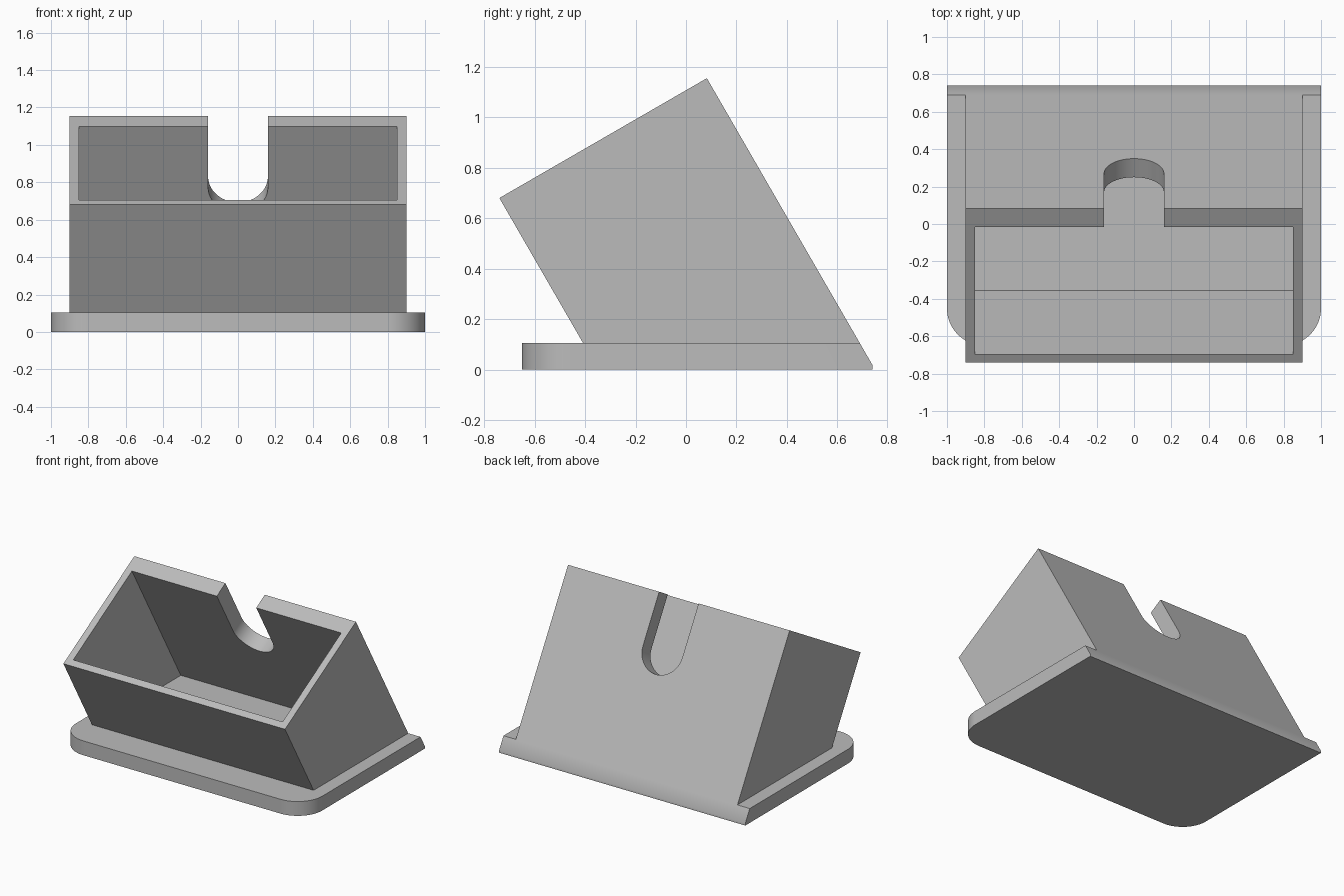
import bpy, bmesh, math
from mathutils import Vector

cube = bpy.data.objects.get("Cube")
if cube:
    bpy.data.objects.remove(cube)

grey = bpy.data.materials.new("plain_grey")
grey.use_nodes = True
colour = (0.5, 0.5, 0.5, 1)
grey.diffuse_color = colour
grey.node_tree.nodes["Principled BSDF"].inputs["Base Color"].default_value = colour

TILT = math.radians(30)
RIM = Vector((0, math.cos(TILT), math.sin(TILT)))   # front to back along the rim
UP = Vector((0, -math.sin(TILT), math.cos(TILT)))   # along the leaning walls
CORNER = Vector((0, -0.74, 0.68))                   # front edge of the rim
BASE_TOP, DEPTH = 0.105, 0.95


def tilted(along, up, x=0):
    return CORNER + RIM * along + UP * up + Vector((x, 0, 0))


def at_height(along, z):
    """Point on a leaning wall at height z."""
    start = tilted(along, 0)
    return start + UP * ((z - start.z) / UP.z)


def arc(cx, cy, r, start, end, n=24):
    angles = [math.radians(start + (end - start) * i / n) for i in range(n + 1)]
    return [(cx + r * math.cos(a), cy + r * math.sin(a)) for a in angles]


def prism(name, points, direction, cut=None):
    """Extrude a flat outline, optionally trimming it by a plane."""
    bm = bmesh.new()
    face = bm.faces.new([bm.verts.new(p) for p in points])
    new = bmesh.ops.extrude_face_region(bm, geom=[face])["geom"]
    bmesh.ops.translate(bm, vec=direction,
                        verts=[v for v in new if isinstance(v, bmesh.types.BMVert)])
    if cut:
        res = bmesh.ops.bisect_plane(bm, geom=bm.verts[:] + bm.edges[:] + bm.faces[:],
                                     plane_co=cut[0], plane_no=cut[1], clear_outer=True)
        edges = [g for g in res["geom_cut"] if isinstance(g, bmesh.types.BMEdge)]
        bmesh.ops.holes_fill(bm, edges=edges)
    bmesh.ops.recalc_face_normals(bm, faces=bm.faces)
    mesh = bpy.data.meshes.new(name)
    bm.to_mesh(mesh)
    bm.free()
    mesh.materials.append(grey)
    obj = bpy.data.objects.new(name, mesh)
    bpy.context.collection.objects.link(obj)
    return obj


def profile_prism(name, points, half):
    return prism(name, [p - Vector((half, 0, 0)) for p in points], Vector((2 * half, 0, 0)))


# Base plate: rounded front corners, back edge bevelled in line with the box
outline = [(1, 0.74), (-1, 0.74)] + arc(-0.8, -0.45, 0.2, 180, 270) + arc(0.8, -0.45, 0.2, 270, 360)
base = prism("base_plate", [(x, y, 0) for x, y in outline], Vector((0, 0, BASE_TOP)),
             cut=(tilted(DEPTH, 0), RIM))

# Leaning box
box = profile_prism("tilted_box", [tilted(0, 0), tilted(DEPTH, 0),
                                   at_height(DEPTH, BASE_TOP), at_height(0, BASE_TOP)], 0.9)

# Cutters: open cavity and U-shaped slot in the back wall
cavity = profile_prism("cavity_cutter", [tilted(0.05, 0.2), tilted(0.835, 0.2),
                                         at_height(0.835, 0.115), at_height(0.05, 0.115)], 0.85)
slot_outline = [(0.16, 0.2), (-0.16, 0.2)] + arc(0, -0.374, 0.16, 180, 360)
slot = prism("slot_cutter", [tilted(0.7, b, x) for x, b in slot_outline], RIM * 0.4)

for cutter in (cavity, slot):
    mod = box.modifiers.new(cutter.name, "BOOLEAN")
    mod.operation = "DIFFERENCE"
    mod.solver = "EXACT"
    mod.object = cutter
    bpy.context.view_layer.objects.active = box
    bpy.ops.object.modifier_apply(modifier=mod.name)
    bpy.data.objects.remove(cutter)

# Smooth only the rounded parts
bpy.ops.object.select_all(action="DESELECT")
for obj in (base, box):
    obj.select_set(True)
bpy.context.view_layer.objects.active = base
bpy.ops.object.shade_smooth_by_angle(angle=math.radians(30))
